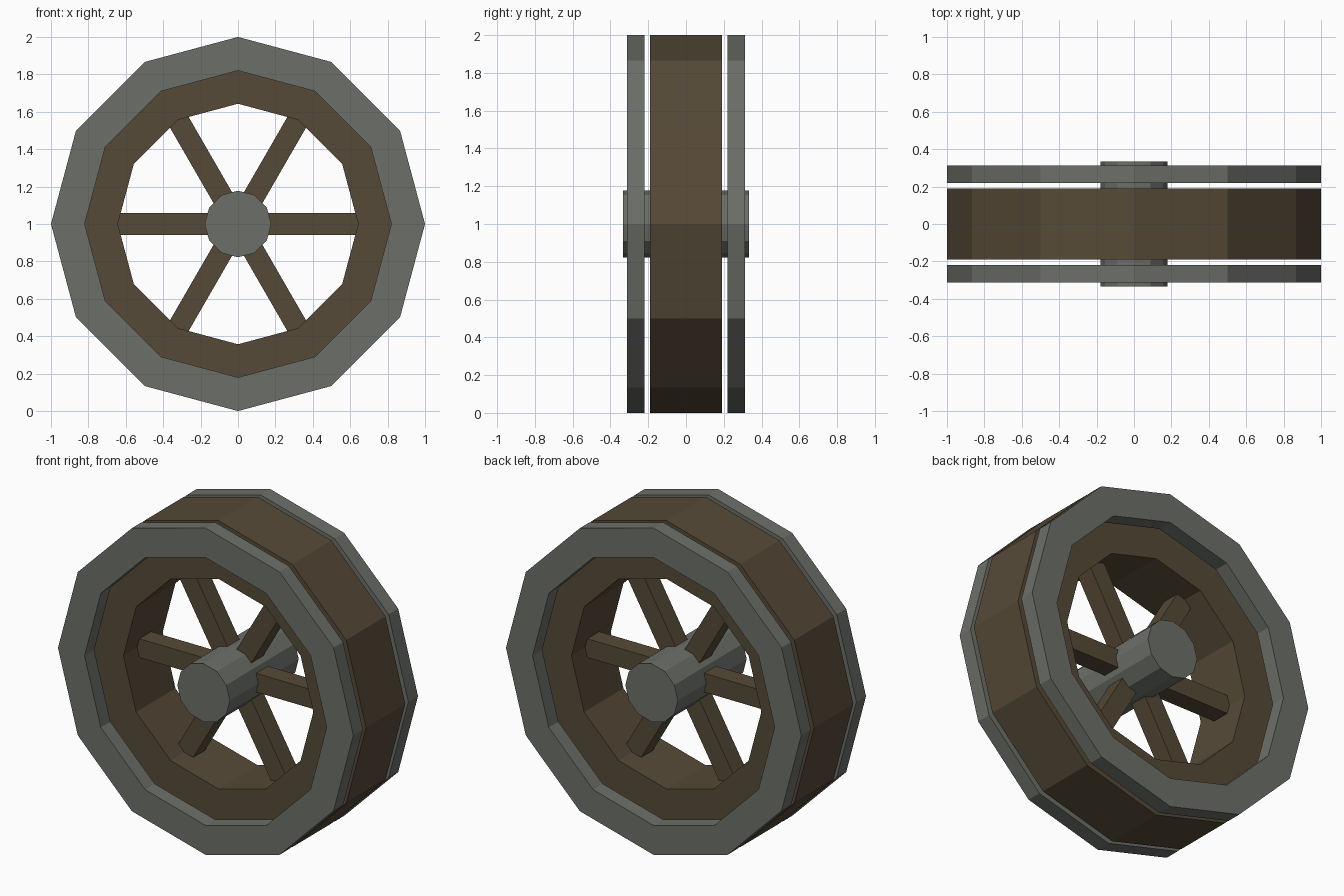
import bpy, bmesh, math
from mathutils import Matrix

if "Cube" in bpy.data.objects:
    bpy.data.objects.remove(bpy.data.objects["Cube"])

SIDES = 12
CENTRE_Z = 1.0


def material(name, rgb):
    m = bpy.data.materials.new(name)
    m.diffuse_color = (*rgb, 1.0)
    m.use_nodes = True
    m.node_tree.nodes["Principled BSDF"].inputs["Base Color"].default_value = m.diffuse_color
    return m


METAL = material("grey_metal", (0.150, 0.160, 0.141))
WOOD = material("brown_wood", (0.092, 0.068, 0.038))


def finish(bm, name, mat):
    bmesh.ops.recalc_face_normals(bm, faces=bm.faces)
    mesh = bpy.data.meshes.new(name)
    bm.to_mesh(mesh)
    bm.free()
    mesh.materials.append(mat)
    obj = bpy.data.objects.new(name, mesh)
    bpy.context.collection.objects.link(obj)
    return obj


def circle(bm, r, y):
    step = 2 * math.pi / SIDES
    return [bm.verts.new((r * math.cos(i * step), y, CENTRE_Z + r * math.sin(i * step)))
            for i in range(SIDES)]


def ring(name, r_out, r_in, y0, y1, mat):
    bm = bmesh.new()
    loops = [circle(bm, r, y) for r, y in
             ((r_out, y0), (r_out, y1), (r_in, y1), (r_in, y0))]
    for k in range(4):
        a, b = loops[k], loops[(k + 1) % 4]
        for i in range(SIDES):
            j = (i + 1) % SIDES
            bm.faces.new((a[i], a[j], b[j], b[i]))
    return finish(bm, name, mat)


def disc(name, r, y0, y1, mat):
    bm = bmesh.new()
    a, b = circle(bm, r, y0), circle(bm, r, y1)
    for i in range(SIDES):
        j = (i + 1) % SIDES
        bm.faces.new((a[i], a[j], b[j], b[i]))
    bm.faces.new(a)
    bm.faces.new(b)
    return finish(bm, name, mat)


# wooden rim, with a metal hoop standing just off each side
ring("wooden_rim", 1.0, 0.643, -0.19, 0.19, WOOD)
ring("front_hoop", 1.0, 0.82, -0.313, -0.22, METAL)
ring("back_hoop", 1.0, 0.82, 0.22, 0.313, METAL)

# hub
disc("hub", 0.178, -0.333, 0.333, METAL)

# six square spokes, ends buried in the hub and rim
R0, R1, THICK = 0.14, 0.66, 0.115
for n in range(6):
    bm = bmesh.new()
    place = (Matrix.Translation((0, 0, CENTRE_Z))
             @ Matrix.Rotation(n * math.pi / 3, 4, 'Y')
             @ Matrix.Translation(((R0 + R1) / 2, 0, 0))
             @ Matrix.Diagonal((R1 - R0, THICK, THICK, 1)))
    bmesh.ops.create_cube(bm, size=1.0, matrix=place)
    finish(bm, f"spoke_{n + 1}", WOOD)
